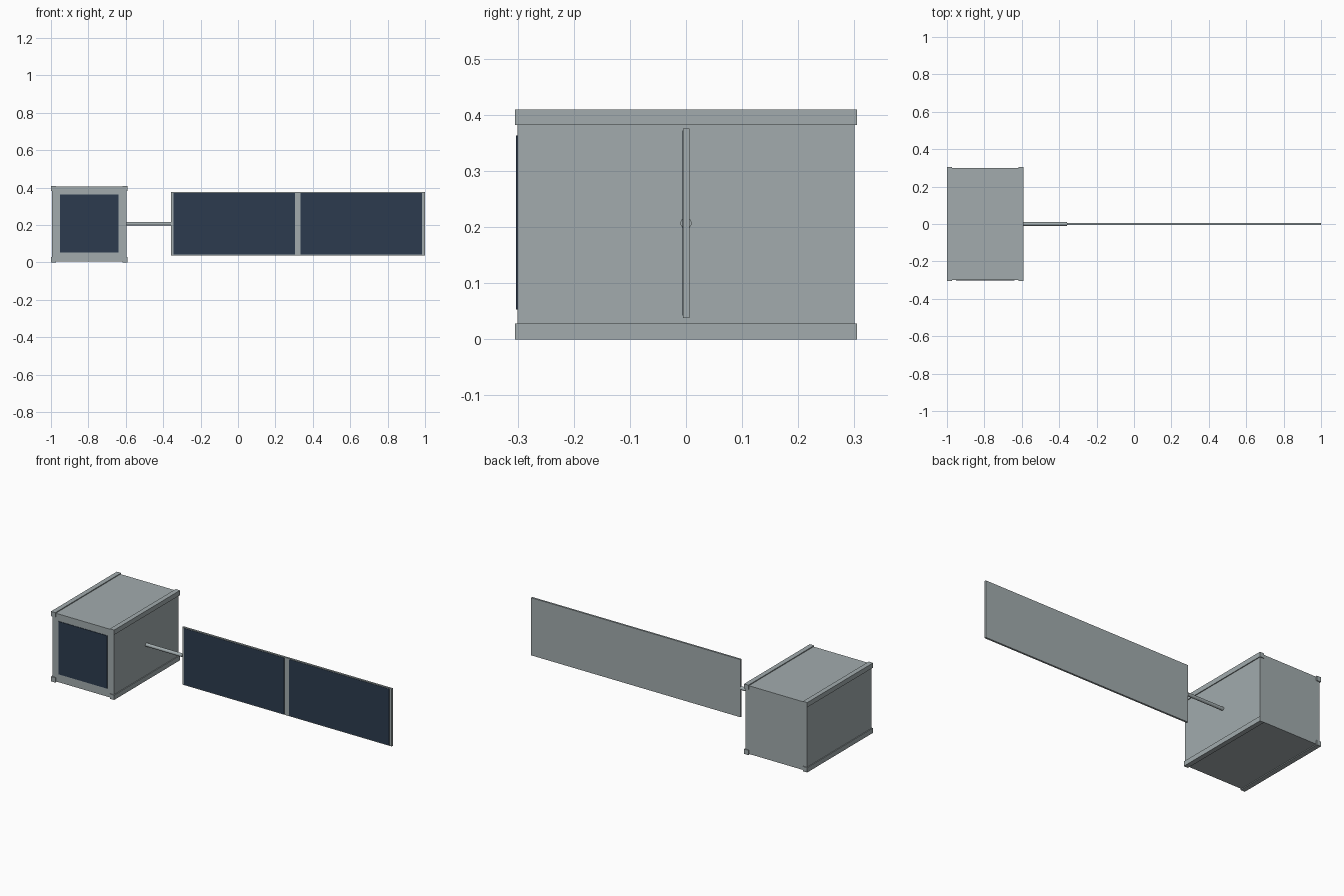
import bpy
import math
from mathutils import Vector

cube = bpy.data.objects.get("Cube")
if cube:
    bpy.data.objects.remove(cube, do_unlink=True)


def make_material(name, rgb):
    mat = bpy.data.materials.new(name)
    mat.use_nodes = True
    mat.diffuse_color = (*rgb, 1)
    mat.node_tree.nodes["Principled BSDF"].inputs["Base Color"].default_value = (*rgb, 1)
    return mat


metal = make_material("grey metal", (0.36, 0.41, 0.42))
cell_blue = make_material("dark blue cell", (0.025, 0.044, 0.078))


def box(name, low, high, mat):
    """Box between two opposite corners."""
    low, high = Vector(low), Vector(high)
    bpy.ops.mesh.primitive_cube_add(size=1, location=(low + high) / 2)
    obj = bpy.context.object
    obj.name = name
    obj.scale = high - low
    bpy.ops.object.transform_apply(location=False, rotation=False, scale=True)
    obj.data.materials.append(mat)
    return obj


CX, CZ = -0.795, 0.205      # centre of the satellite body
HALF, RAIL, LIP = 0.205, 0.028, 0.005
DEPTH = 0.30

# Main body
h = HALF - LIP
box("body", (CX - h, -DEPTH, CZ - h), (CX + h, DEPTH, CZ + h), metal)

# Corner rails, standing slightly proud of the body on every side
for sx, side in ((-1, "right"), (1, "left")):
    for sz, level in ((-1, "lower"), (1, "upper")):
        x, z = (CX + sx * (HALF - RAIL / 2), CZ + sz * (HALF - RAIL / 2))
        r = RAIL / 2
        box(f"{level}_{side}_rail", (x - r, -DEPTH - LIP, z - r),
            (x + r, DEPTH + LIP, z + r), metal)

# Solar cell on the front of the body
box("body_cell", (-0.953, -DEPTH - 0.003, 0.053), (-0.638, -DEPTH + 0.002, 0.363), cell_blue)

# Boom joining the body to the wing
bpy.ops.mesh.primitive_cylinder_add(vertices=16, radius=0.01, depth=0.25,
                                    location=(-0.482, 0, 0.207),
                                    rotation=(0, math.pi / 2, 0))
boom = bpy.context.object
boom.name = "wing_boom"
boom.data.materials.append(metal)
bpy.ops.object.shade_smooth_by_angle()

# Solar wing with two cells on its front
box("wing_panel", (-0.358, -0.005, 0.038), (1.0, 0.006, 0.376), metal)
for name, x0, x1 in (("inner_wing_cell", -0.346, 0.304), ("outer_wing_cell", 0.334, 0.985)):
    box(name, (x0, -0.0065, 0.042), (x1, -0.004, 0.372), cell_blue)
